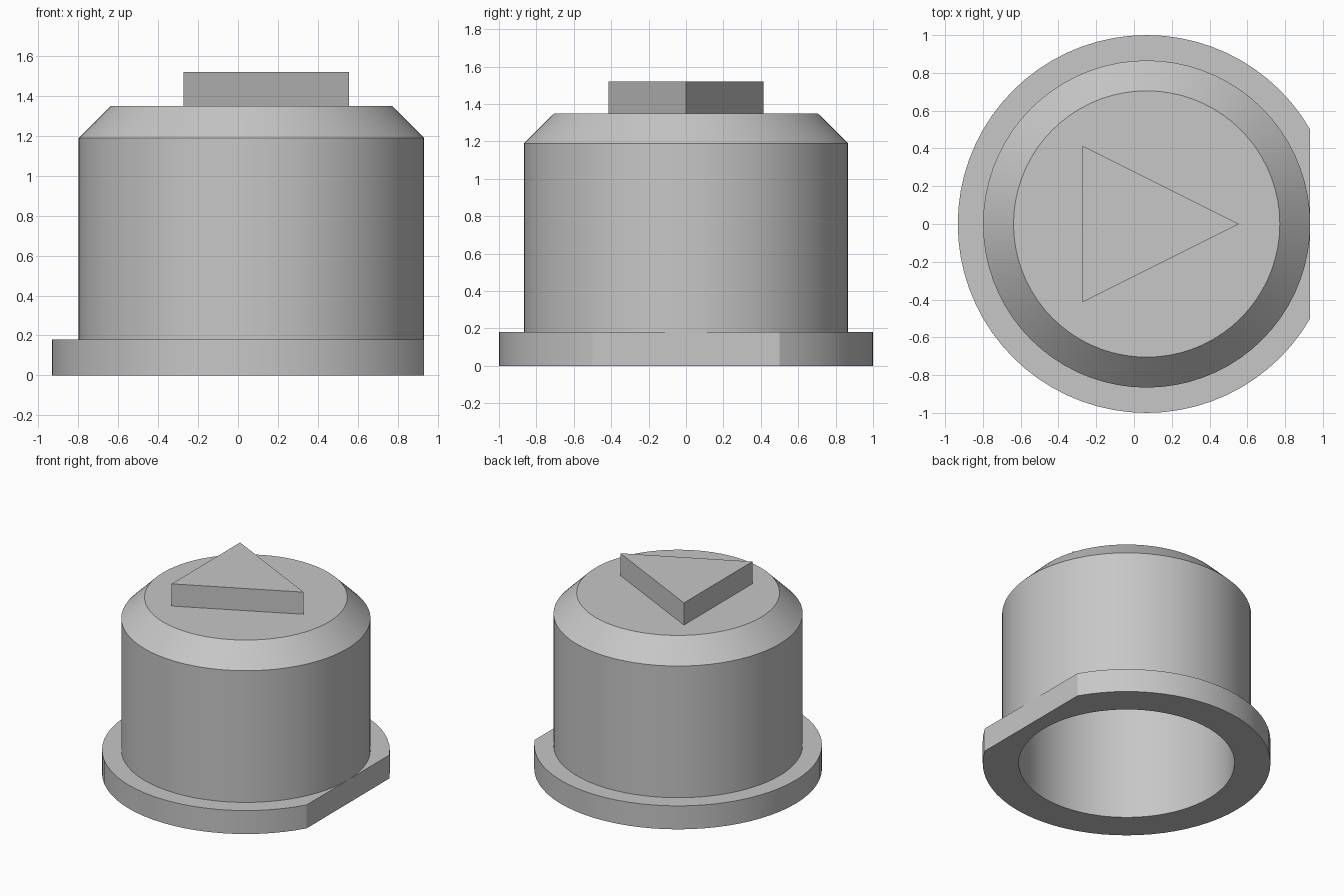
import bpy, bmesh, math

cube = bpy.data.objects.get("Cube")
if cube:
    bpy.data.objects.remove(cube)

SEGMENTS = 72
FLAT = math.cos(math.radians(30))   # distance of the flange flat from the axis
OFFSET = (1 - FLAT) / 2             # shift that centres the flange on x = 0
BORE, FLANGE_TOP, SHOULDER, TOP = 0.75, 0.18, 1.19, 1.35

grey = bpy.data.materials.new("plain grey")
grey.use_nodes = True
grey.diffuse_color = (0.57, 0.57, 0.57, 1)
grey.node_tree.nodes["Principled BSDF"].inputs["Base Color"].default_value = grey.diffuse_color


def finish(name, bm):
    bmesh.ops.remove_doubles(bm, verts=bm.verts, dist=0.0005)
    mesh = bpy.data.meshes.new(name)
    bm.to_mesh(mesh)
    bm.free()
    mesh.materials.append(grey)
    obj = bpy.data.objects.new(name, mesh)
    obj.location.x = OFFSET
    bpy.context.collection.objects.link(obj)
    bpy.ops.object.select_all(action="DESELECT")
    obj.select_set(True)
    bpy.context.view_layer.objects.active = obj
    bpy.ops.object.shade_smooth_by_angle(angle=math.radians(25))


def lathe(name, profile, limit_x=2.0):
    """Revolve (radius, height) points; limit_x flattens the +x side."""
    bm = bmesh.new()
    rings = []
    for i in range(SEGMENTS):
        a = math.tau * i / SEGMENTS
        rings.append([bm.verts.new((min(r * math.cos(a), limit_x), r * math.sin(a), z))
                      for r, z in profile])
    for i, ring in enumerate(rings):
        following = rings[(i + 1) % SEGMENTS]
        for k in range(len(profile) - 1):
            corners = [ring[k], following[k], following[k + 1], ring[k + 1]]
            if profile[k][0] == 0:
                corners.pop(1)
            elif profile[k + 1][0] == 0:
                corners.pop(2)
            bm.faces.new(corners)
    finish(name, bm)


# Outer shell with chamfered shoulder
lathe("housing", [(FLAT, FLANGE_TOP), (FLAT, SHOULDER), (0.705, TOP), (0, TOP)])

# Blind hole open at the bottom
lathe("bore", [(0, SHOULDER), (BORE, SHOULDER), (BORE, 0)])

# Base flange with one flat side
lathe("flange", [(BORE, 0), (1, 0), (1, FLANGE_TOP), (FLAT, FLANGE_TOP)], FLAT)

# Raised triangular pointer on the top
bm = bmesh.new()
outline = [(-0.34, 0.415), (-0.34, -0.415), (0.49, 0)]
base = bm.faces.new([bm.verts.new((x, y, TOP)) for x, y in outline])
prism = bmesh.ops.extrude_face_region(bm, geom=[base], use_keep_orig=True)
top_verts = [g for g in prism["geom"] if isinstance(g, bmesh.types.BMVert)]
bmesh.ops.translate(bm, verts=top_verts, vec=(0, 0, 0.17))
bmesh.ops.recalc_face_normals(bm, faces=bm.faces)
finish("pointer", bm)
